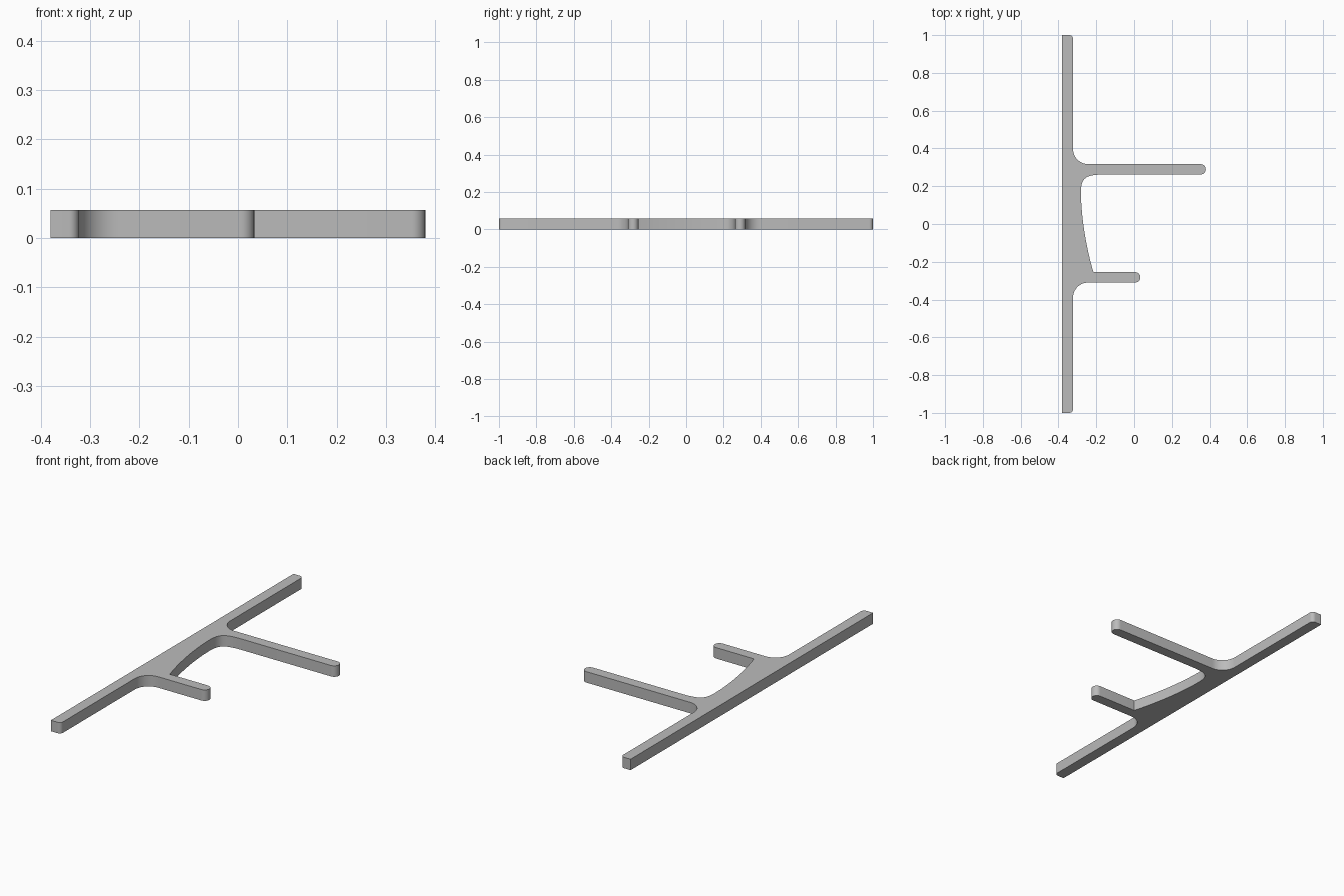
import bpy, bmesh
from math import radians, cos, sin
from mathutils import Vector
from mathutils.geometry import interpolate_bezier

cube = bpy.data.objects.get("Cube")
if cube:
    bpy.data.objects.remove(cube)

HEIGHT = 0.057
BACK, INNER = -0.38, -0.323      # faces of the long rail
CORNER, FILLET, TIP = 0.02, 0.08, 0.0275


def arc(cx, cy, r, start, end, steps=12):
    angles = [radians(start + (end - start) * i / steps) for i in range(steps + 1)]
    return [(cx + r * cos(a), cy + r * sin(a)) for a in angles]


def bezier(a, b, c, d, steps=16):
    pts = interpolate_bezier(*[Vector((*p, 0)) for p in (a, b, c, d)], steps)
    return [(p.x, p.y) for p in pts]


def arm_tip(x_end, y_mid):
    return arc(x_end - TIP, y_mid, TIP, -90, 90, 16)


# Outline, counter-clockwise from the front end of the rail
outline = [(BACK, -1)]
outline += arc(INNER - CORNER, -1 + CORNER, CORNER, -90, 0, 6)
outline += arc(INNER + FILLET, -0.31 - FILLET, FILLET, 180, 90)
outline += arm_tip(0.033, -0.2825)                       # short arm
# Curved web between the arms
outline += bezier((-0.215, -0.255), (-0.25, -0.14), (-0.281, 0.03), (-0.281, 0.17))
outline += bezier((-0.281, 0.17), (-0.281, 0.25), (-0.25, 0.262), (-0.15, 0.262))[1:]
outline += arm_tip(0.38, 0.2895)                         # long arm
outline += arc(INNER + FILLET, 0.317 + FILLET, FILLET, 270, 180)
outline += arc(INNER - CORNER, 1 - CORNER, CORNER, 0, 90, 6)
outline += [(BACK, 1)]

# Extrude the outline into a flat bracket
bm = bmesh.new()
base = bm.faces.new([bm.verts.new((x, y, 0)) for x, y in outline])
top = bmesh.ops.extrude_face_region(bm, geom=[base], use_keep_orig=True)["geom"]
bmesh.ops.translate(bm, vec=(0, 0, HEIGHT),
                    verts=[g for g in top if isinstance(g, bmesh.types.BMVert)])
bmesh.ops.recalc_face_normals(bm, faces=bm.faces)
bmesh.ops.triangulate(bm, faces=[f for f in bm.faces if len(f.verts) > 4])
mesh = bpy.data.meshes.new("bracket")
bm.to_mesh(mesh)
bm.free()
bracket = bpy.data.objects.new("bracket", mesh)
bpy.context.collection.objects.link(bracket)

# Plain grey material
grey = bpy.data.materials.new("plain grey")
grey.use_nodes = True
colour = (0.5, 0.5, 0.5, 1)
grey.diffuse_color = colour
grey.node_tree.nodes["Principled BSDF"].inputs["Base Color"].default_value = colour
mesh.materials.append(grey)

# Smooth the rounded sides, keep the rims sharp
bpy.context.view_layer.objects.active = bracket
bracket.select_set(True)
bpy.ops.object.shade_smooth_by_angle(angle=radians(30))
